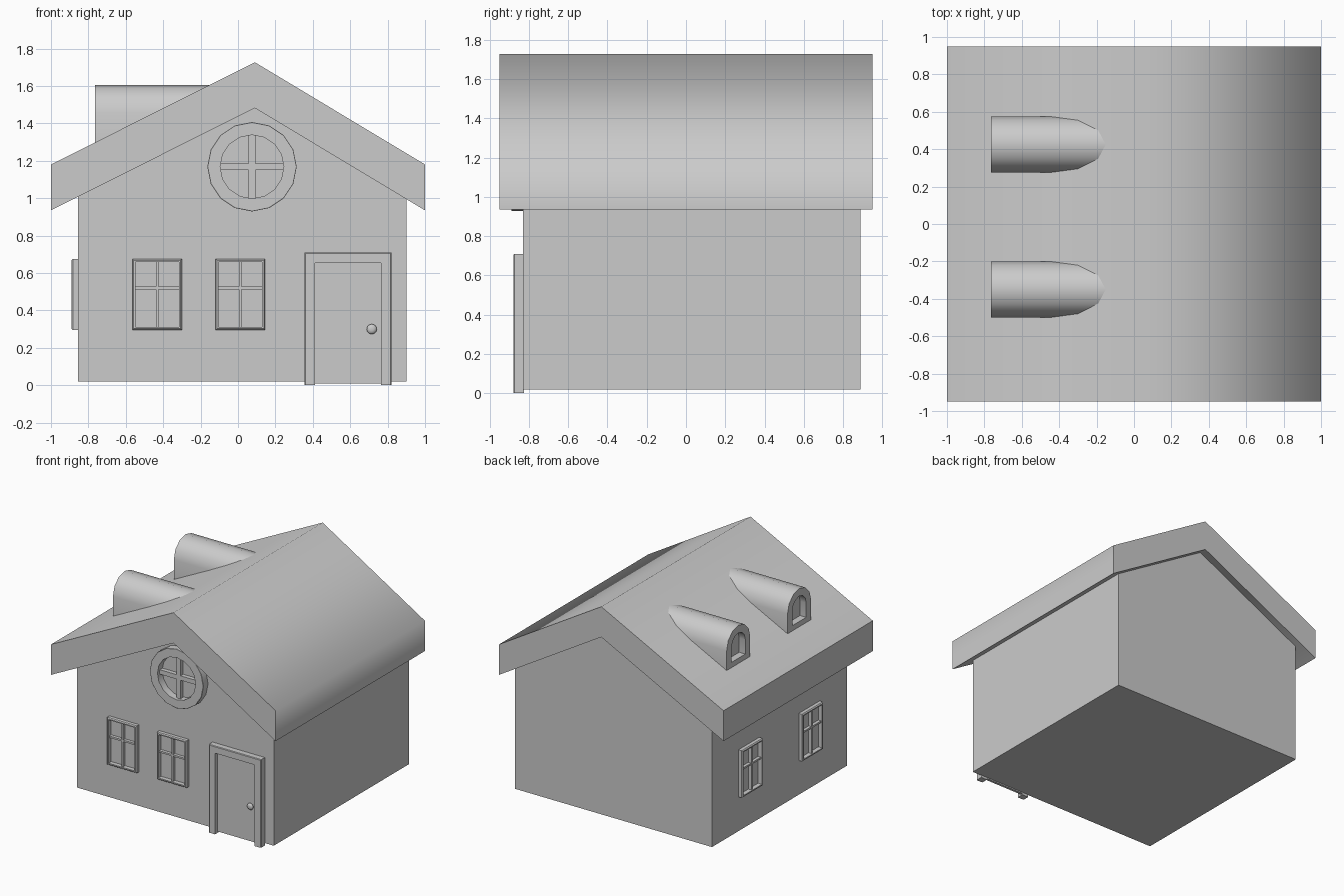
import bpy, bmesh
from math import sin, cos, pi, radians

if "Cube" in bpy.data.objects:
    bpy.data.objects.remove(bpy.data.objects["Cube"])

FRONT_Y, LEFT_X = -0.83, -0.855


# Wall placements: (u, v, d) = along wall, up, outward
def on_front(u, v, d):
    return (u, FRONT_Y - d, v)


def on_left(u, v, d):
    return (LEFT_X - d, -u, v)


def finish(name, bm, smooth=None):
    bmesh.ops.recalc_face_normals(bm, faces=bm.faces[:])
    me = bpy.data.meshes.new(name)
    bm.to_mesh(me)
    bm.free()
    ob = bpy.data.objects.new(name, me)
    bpy.context.collection.objects.link(ob)
    if smooth:
        bpy.ops.object.select_all(action='DESELECT')
        ob.select_set(True)
        bpy.context.view_layer.objects.active = ob
        bpy.ops.object.shade_smooth_by_angle(angle=radians(smooth))
    return ob


def loft(name, loops, closed=True, wrap=False, caps=True, smooth=None):
    """Skin a list of point loops; wrap joins the last loop to the first."""
    bm = bmesh.new()
    rows = [[bm.verts.new(p) for p in lp] for lp in loops]
    n = len(rows[0])
    pairs = list(zip(rows, rows[1:])) + ([(rows[-1], rows[0])] if wrap else [])
    for a, b in pairs:
        for i in range(n if closed else n - 1):
            j = (i + 1) % n
            bm.faces.new((a[i], a[j], b[j], b[i]))
    if caps and not wrap:
        bm.faces.new(rows[0])
        bm.faces.new(rows[-1])
    if wrap and not closed:
        bm.faces.new([r[0] for r in rows])
        bm.faces.new([r[-1] for r in rows])
    return finish(name, bm, smooth)


def prism(name, profile, y0, y1, smooth=None):
    return loft(name, [[(x, y, z) for x, z in profile] for y in (y0, y1)], smooth=smooth)


def panel(name, place, u0, u1, v0, v1, d0, d1):
    return loft(name, [[place(u, v, d) for u, v in ((u0, v0), (u1, v0), (u1, v1), (u0, v1))]
                       for d in (d0, d1)])


def frame(name, place, outline, depth, border, chamfer, closed=True, smooth=None):
    """Chamfered frame; outline(inset) gives the 2D loop."""
    section = [(0, -0.005), (0, depth - chamfer), (chamfer, depth), (border, depth), (border, -0.005)]
    return loft(name, [[place(u, v, d) for u, v in outline(i)] for i, d in section],
                closed=closed, wrap=True, smooth=smooth)


# Roof and walls
prism("roof", [(-1, 0.935), (-1, 1.18), (0.09, 1.727), (1, 1.18), (1, 0.935), (0.09, 1.482)],
      -0.95, 0.95, smooth=60)
prism("walls", [(-0.855, 0.02), (0.9, 0.02), (0.9, 0.998), (0.09, 1.485), (-0.855, 1.01)],
      FRONT_Y, 0.89)


# Four-pane windows
def window(name, place, uc):
    w, z0, z1, bar = 0.1325, 0.295, 0.675, 0.007

    def rect(i):
        return [(uc - w + i, z0 + i), (uc + w - i, z0 + i), (uc + w - i, z1 - i), (uc - w + i, z1 - i)]
    frame(name + "_frame", place, rect, 0.035, 0.016, 0.007)
    panel(name + "_upright_bar", place, uc - bar, uc + bar, z0 + 0.01, z1 - 0.01, -0.005, 0.026)
    panel(name + "_cross_bar", place, uc - w + 0.01, uc + w - 0.01, 0.513, 0.527, -0.005, 0.025)


for k, u in enumerate((-0.4325, 0.0125)):
    window(f"front_window_{k + 1}", on_front, u)
for k, y in enumerate((0.42, -0.347)):
    window(f"side_window_{k + 1}", on_left, -y)

# Round gable window
RX, RZ, RR, RI = 0.075, 1.168, 0.239, 0.17


def circle(i):
    return [(RX + (RR - i) * cos(2 * pi * k / 16), RZ + (RR - i) * sin(2 * pi * k / 16)) for k in range(16)]


frame("round_window_ring", on_front, circle, 0.06, RR - RI, 0.002, smooth=30)
panel("round_window_upright_bar", on_front, RX - 0.018, RX + 0.018, RZ - RI, RZ + RI, -0.005, 0.035)
panel("round_window_cross_bar", on_front, RX - RI, RX + RI, RZ - 0.018, RZ + 0.018, -0.005, 0.034)


# Door with three-sided frame and knob
def door_outline(i):
    return [(0.355 + i, 0), (0.355 + i, 0.71 - i), (0.82 - i, 0.71 - i), (0.82 - i, 0)]


frame("door_frame", on_front, door_outline, 0.05, 0.056, 0.005, closed=False)
panel("door", on_front, 0.408, 0.767, 0.01, 0.657, -0.005, 0.015)
knob = [(0.012, 0.01), (0.012, 0.025), (0.024, 0.029), (0.027, 0.036), (0.022, 0.044), (0.01, 0.048)]
loft("door_knob", [[on_front(0.715 + r * cos(pi * k / 8), 0.3 + r * sin(pi * k / 8), d)
                    for k in range(16)] for r, d in knob], smooth=40)


# Arched dormers with recessed openings
def arch(x, yc, r, base):
    pts = [(x, yc + r * cos(pi * k / 6), 1.456 + r * sin(pi * k / 6)) for k in range(7)]
    return [(x, yc + r, base)] + pts + [(x, yc - r, base)]


for k, y in enumerate((0.425, -0.35)):
    loft(f"dormer_{k + 1}", [arch(-0.14, y, 0.15, 1.28), arch(-0.765, y, 0.15, 1.28),
                             arch(-0.765, y, 0.088, 1.34), arch(-0.71, y, 0.088, 1.34)], smooth=35)
